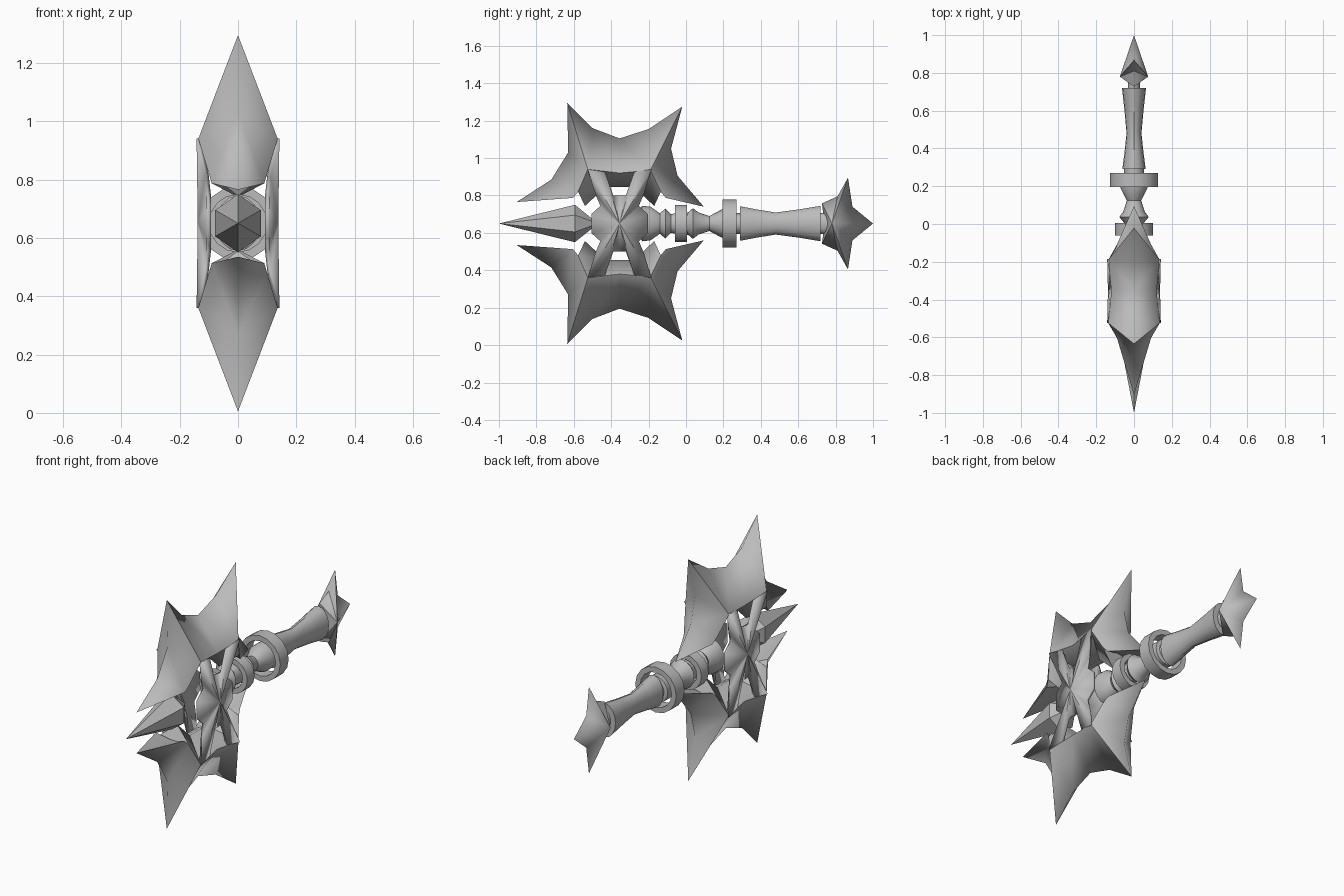
import bpy, bmesh, math

old = bpy.data.objects.get("Cube")
if old:
    bpy.data.objects.remove(old, do_unlink=True)

steel = bpy.data.materials.new("grey steel")
steel.use_nodes = True
grey = (0.5, 0.5, 0.5, 1)
steel.diffuse_color = grey
steel.node_tree.nodes["Principled BSDF"].inputs["Base Color"].default_value = grey

MID = 0.65  # height of the weapon's axis


def make(name, points, faces, y=0, mirror="", thickness=0):
    """Mesh around the weapon's axis, optionally mirrored and thickened."""
    bm = bmesh.new()
    vs = [bm.verts.new(p) for p in points]
    for f in faces:
        bm.faces.new([vs[i] for i in f])
    bmesh.ops.recalc_face_normals(bm, faces=bm.faces)
    mesh = bpy.data.meshes.new(name)
    bm.to_mesh(mesh)
    bm.free()
    mesh.materials.append(steel)
    ob = bpy.data.objects.new(name, mesh)
    ob.location = (0, y, MID)
    bpy.context.collection.objects.link(ob)
    if mirror:
        mod = ob.modifiers.new("mirror", "MIRROR")
        mod.use_axis = ["X" in mirror, "Y" in mirror, "Z" in mirror]
        mod.merge_threshold = 0.0005
    if thickness:
        mod = ob.modifiers.new("solidify", "SOLIDIFY")
        mod.thickness = thickness
        mod.offset = 0
    bpy.ops.object.select_all(action="DESELECT")
    ob.select_set(True)
    bpy.context.view_layer.objects.active = ob
    bpy.ops.object.shade_smooth_by_angle(angle=math.radians(30))
    return ob


def lathe(name, profile, flat=1.0, closed=False, sides=16):
    """Turn a (y, radius) profile about the y axis; flat narrows it in x."""
    pts, faces = [], []
    for y, r in profile:
        for i in range(sides):
            a = 2 * math.pi * i / sides
            pts.append((flat * r * math.cos(a), y, r * math.sin(a)))
    n = len(profile)
    for k in range(n if closed else n - 1):
        a, b = k * sides, (k + 1) % n * sides
        for i in range(sides):
            j = (i + 1) % sides
            faces.append((a + i, a + j, b + j, b + i))
    if not closed:
        faces += [range(sides), range((n - 1) * sides, n * sides)]
    return make(name, pts, faces)


# Blades: thin outer outline, wide ridge and inner keel
outline = [(-.905, .765), (-.72, .885), (-.63, 1.03), (-.635, 1.295), (-.5, 1.16), (-.355, 1.105),
           (-.2, 1.155), (-.02, 1.275), (-.08, 1.05), (-.045, .905), (.095, .74)]
ridge = [(.09, -.604, .787), (.1, -.577, .82), (.136, -.525, .94), (.12, -.355, .92),
         (.136, -.19, .935), (.1, -.135, .82), (.09, -.108, .787)]
keel = [(-.577, .82), (-.54, .744), (-.43, .846), (-.28, .846), (-.17, .744), (-.135, .82)]
points = [(0, y, z - MID) for y, z in outline]
points += [(x, y, z - MID) for x, y, z in ridge]
points += [(0, y, z - MID) for y, z in keel]
R, K = len(outline), len(outline) + len(ridge)
faces = [(0, 1, R), (1, 2, R + 2, R + 1, R), (2, 3, R + 2), (3, 4, R + 2),
         (4, 5, R + 3, R + 2), (5, 6, R + 4, R + 3), (6, 7, R + 4), (7, 8, R + 4),
         (8, 9, R + 6, R + 5, R + 4), (9, 10, R + 6),
         (0, R, K), (R, R + 1, K), (R + 1, K + 1, K), (R + 1, R + 2, K + 2, K + 1),
         (R + 2, R + 3, K + 2), (R + 3, K + 3, K + 2), (R + 3, R + 4, K + 3),
         (R + 4, R + 5, K + 4, K + 3), (R + 5, K + 5, K + 4), (R + 5, R + 6, K + 5),
         (R + 6, 10, K + 5)]
make("blades", points, faces, mirror="XZ")

# Hub: two domed side plates with arms reaching the blades
hub = [(.13, 0, 0), (.11, 0, .148), (.11, .04, .148), (.12, .08, .275), (.134, .17, .29),
       (.106, .125, .16), (.1, .1, .095), (.1, .15, .05), (.1, .15, 0)]
make("hub_plates", hub, [(0, i, i + 1) for i in range(1, len(hub) - 1)],
     y=-.355, mirror="XYZ", thickness=.016)

# Front spike: six-sided, long point forward and short point back
ring = [(0, .1), (.078, .045), (.078, -.045), (0, -.1), (-.078, -.045), (-.078, .045)]
spike = [(0, -1, 0), (0, -.47, 0)] + [(x, -.594, z) for x, z in ring]
make("front_spike", spike,
     [(end, 2 + i, 2 + (i + 1) % 6) for end in (0, 1) for i in range(6)])

# Handle: socket, neck and grip are oval
lathe("socket", [(-.26, .04), (-.235, .095), (-.19, .09), (-.14, .055),
                 (-.11, .08), (-.08, .05), (-.03, .06), (.01, .06)], flat=.8)
lathe("neck", [(0, .05), (.037, .082), (.065, .06), (.125, .04), (.19, .075),
               (.265, .075), (.27, .055), (.3, .055)], flat=.95)
lathe("grip", [(.29, .092), (.38, .075), (.48, .059), (.6, .075), (.72, .095)], flat=.67)
lathe("pommel_neck", [(.71, .055), (.78, .055)], flat=.6)

# Loose rings around the handle
for name, start, end, r in (("small_ring", -.06, .005, .1), ("large_ring", .195, .27, .128)):
    lathe(name, [(start, r), (end, r), (end, r - .03), (start, r - .03)], closed=True)

# Pommel: pointed star with a raised ridge on each side
star = [(.075, .78, 0), (0, .74, 0), (0, .727, .108), (0, .81, .145), (0, .866, .245),
        (0, .89, .09), (0, 1, 0)]
make("pommel", star, [(0, i, i + 1) for i in range(1, len(star) - 1)], mirror="XZ")
